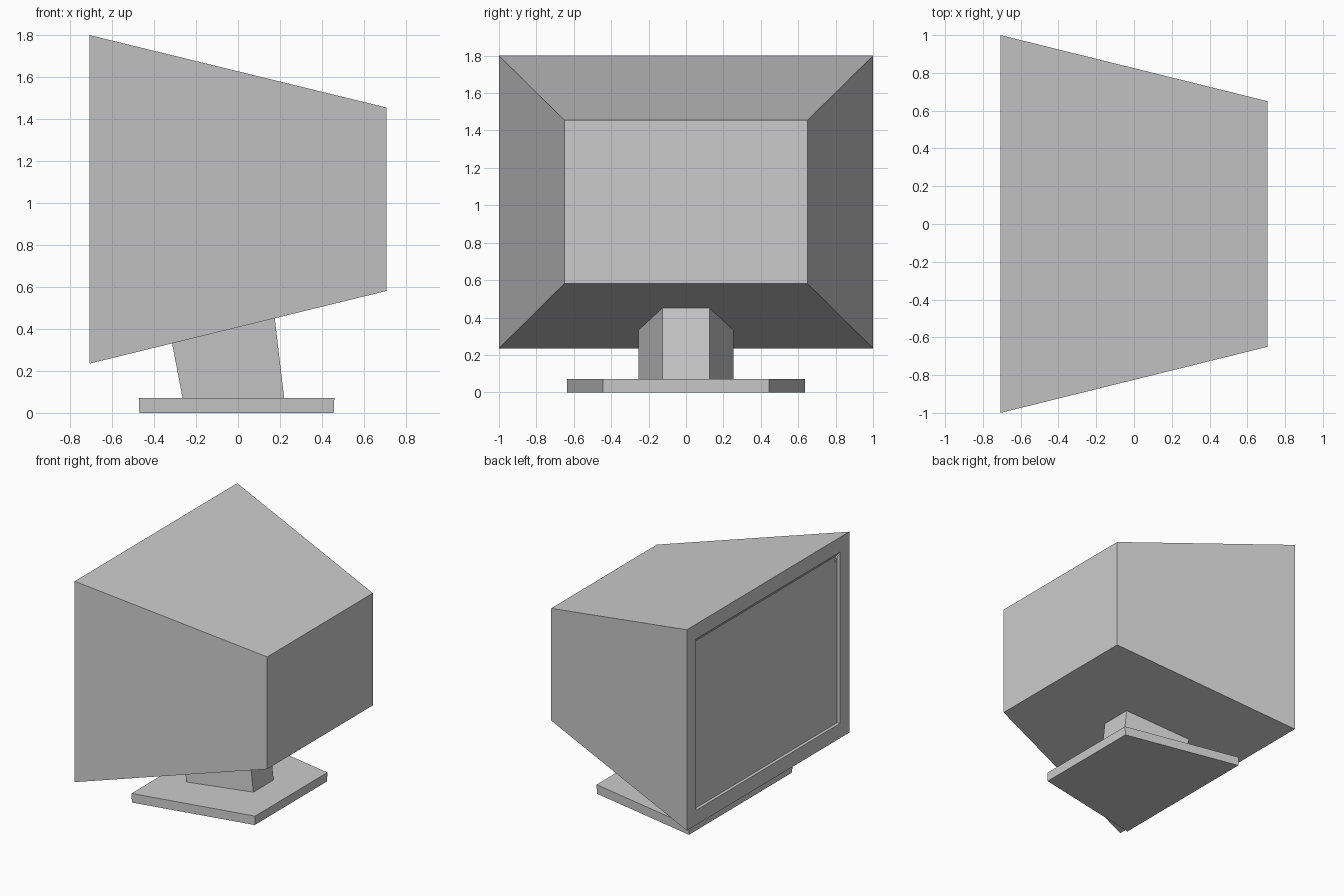
import bpy, bmesh
from mathutils import Vector

if "Cube" in bpy.data.objects:
    bpy.data.objects.remove(bpy.data.objects["Cube"])


def loft(rings):
    """Closed solid through a list of four-cornered rings."""
    bm = bmesh.new()
    vs = [[bm.verts.new(p) for p in r] for r in rings]
    for a, b in zip(vs, vs[1:]):
        for i in range(4):
            j = (i + 1) % 4
            bm.faces.new((a[i], a[j], b[j], b[i]))
    bm.faces.new(vs[0])
    bm.faces.new(vs[-1])
    bmesh.ops.recalc_face_normals(bm, faces=bm.faces)
    return bm


def finish(bm, name):
    mesh = bpy.data.meshes.new(name)
    bm.to_mesh(mesh)
    bm.free()
    obj = bpy.data.objects.new(name, mesh)
    bpy.context.collection.objects.link(obj)


def upright(x, hy, z0, z1):
    """Rectangle facing along x."""
    return [(x, -hy, z0), (x, hy, z0), (x, hy, z1), (x, -hy, z1)]


def flat(x0, hy0, z0, x1, hy1, z1):
    """Trapezoid seen from above: wide end at x0, narrow end at x1."""
    return [(x0, -hy0, z0), (x1, -hy1, z1), (x1, hy1, z1), (x0, hy0, z0)]


def facing(bm, direction):
    return max(bm.faces, key=lambda f: f.normal.dot(Vector(direction)))


neck_top = flat(-0.317, 0.255, 0.347, 0.173, 0.125, 0.47)

# Tapered monitor housing
bm = loft([upright(-0.707, 1.0, 0.235, 1.8), upright(0.707, 0.65, 0.581, 1.455)])
bm.normal_update()

# Recessed screen inside an even bezel
screen = facing(bm, (-1, 0, 0))
bmesh.ops.inset_individual(bm, faces=[screen], thickness=0.115, use_even_offset=True)
bmesh.ops.inset_individual(bm, faces=[screen], thickness=0.002, depth=-0.022,
                           use_even_offset=True)

# Underside drawn slightly inward to meet the neck
bm.normal_update()
under = facing(bm, (0, 0, -1))
bmesh.ops.inset_individual(bm, faces=[under], thickness=0.3, use_even_offset=True)
mid = under.calc_center_median()
for v in under.verts:
    v.co = next(p for p in neck_top
                if (p[0] > -0.1) == (v.co.x > mid.x) and (p[1] > 0) == (v.co.y > 0))
finish(bm, "monitor_housing")

# Tapered neck
finish(loft([flat(-0.264, 0.255, 0.07, 0.22, 0.125, 0.07), neck_top]), "neck")

# Trapezoid foot
finish(loft([flat(-0.47, 0.635, 0, 0.456, 0.445, 0),
             flat(-0.473, 0.635, 0.07, 0.459, 0.445, 0.07)]), "base")
